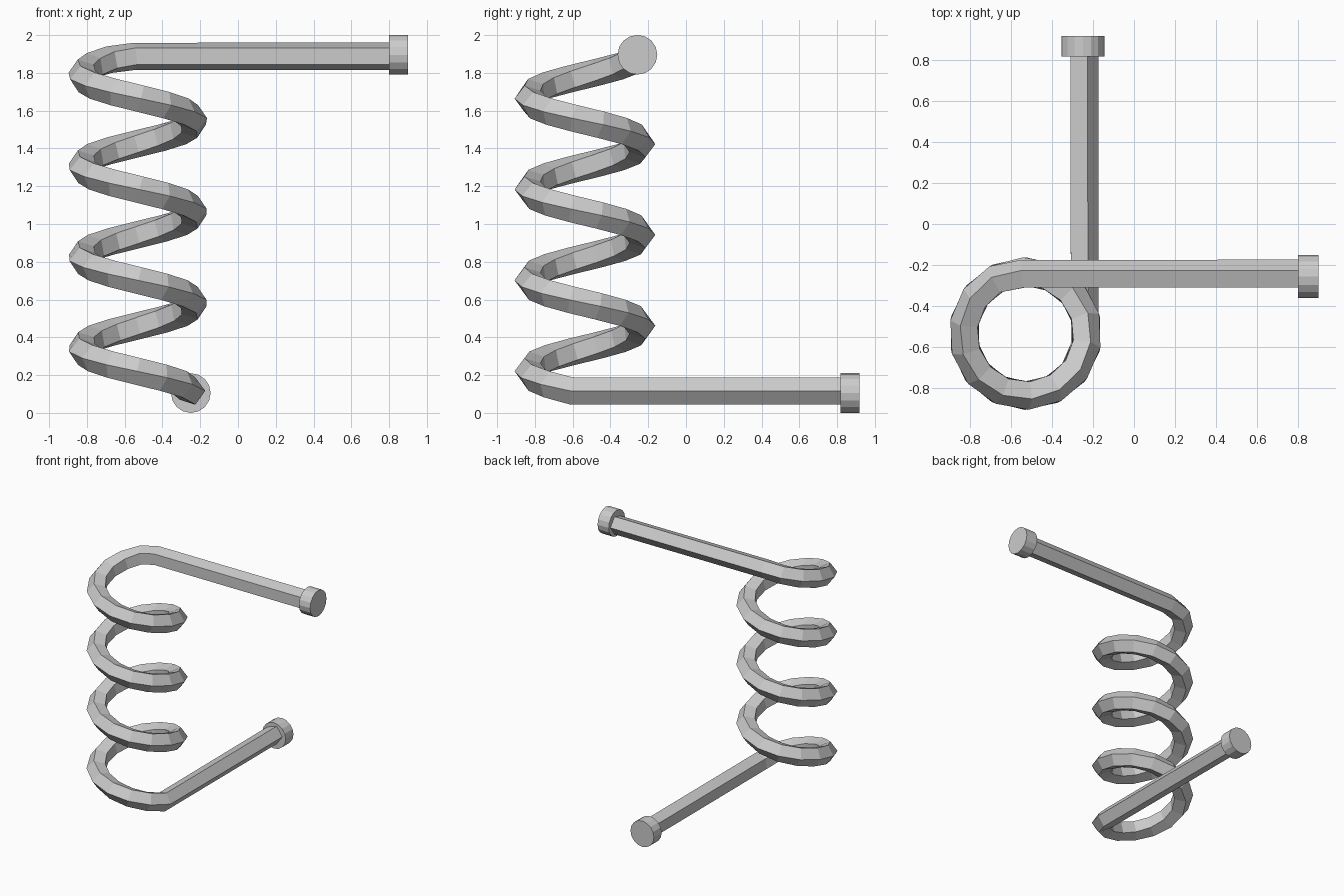
import bpy, bmesh, math
from mathutils import Vector

if "Cube" in bpy.data.objects:
    bpy.data.objects.remove(bpy.data.objects["Cube"])

CX, CY, R = -0.53, -0.535, 0.297   # coil axis and path radius
WIRE, SIDES = 0.0755, 5            # five-sided wire
STEPS = 52

# Path of (point, outward direction): lower leg, coil, upper leg
X, Y = Vector((1, 0, 0)), Vector((0, 1, 0))
path = [(Vector((-0.25, 0.84, 0.115)), X), (Vector((-0.248, -0.6, 0.115)), X)]
for i in range(1, STEPS):
    t = 14 + (1347 - 14) * i / STEPS
    a = -math.radians(t)
    out = Vector((math.cos(a), math.sin(a), 0))
    path.append((Vector((CX, CY, 0.099 + 0.4824 * t / 360)) + out * R, out))
path += [(Vector((-0.543, -0.25, 1.888)), Y), (Vector((0.82, -0.25, 1.888)), Y)]

# Spring wire: sweep the pentagon with a corner pointing outward
bm = bmesh.new()
rings = []
for i, (p, out) in enumerate(path):
    before = (p - path[i - 1][0]).normalized() if i else Vector()
    after = (path[i + 1][0] - p).normalized() if i + 1 < len(path) else Vector()
    tangent = (before + after).normalized()
    u = (out - tangent * out.dot(tangent)).normalized()
    v = tangent.cross(u)
    angles = [2 * math.pi * k / SIDES for k in range(SIDES)]
    rings.append([bm.verts.new(p + WIRE * (u * math.cos(a) + v * math.sin(a))) for a in angles])
for r0, r1 in zip(rings, rings[1:]):
    for k in range(SIDES):
        j = (k + 1) % SIDES
        bm.faces.new((r0[k], r0[j], r1[j], r1[k]))
bm.faces.new(rings[0])
bm.faces.new(rings[-1])
bmesh.ops.recalc_face_normals(bm, faces=bm.faces)
mesh = bpy.data.meshes.new("spring_wire")
bm.to_mesh(mesh)
bm.free()
bpy.context.collection.objects.link(bpy.data.objects.new("spring_wire", mesh))


# Round end caps on both legs
def end_cap(name, loc, rot):
    bpy.ops.mesh.primitive_cylinder_add(vertices=16, radius=0.105, depth=0.1,
                                        location=loc, rotation=rot)
    bpy.context.object.name = name


end_cap("lower_end_cap", (-0.25, 0.868, 0.105), (math.pi / 2, 0, 0))
end_cap("upper_end_cap", (0.85, -0.257, 1.896), (0, math.pi / 2, 0))
